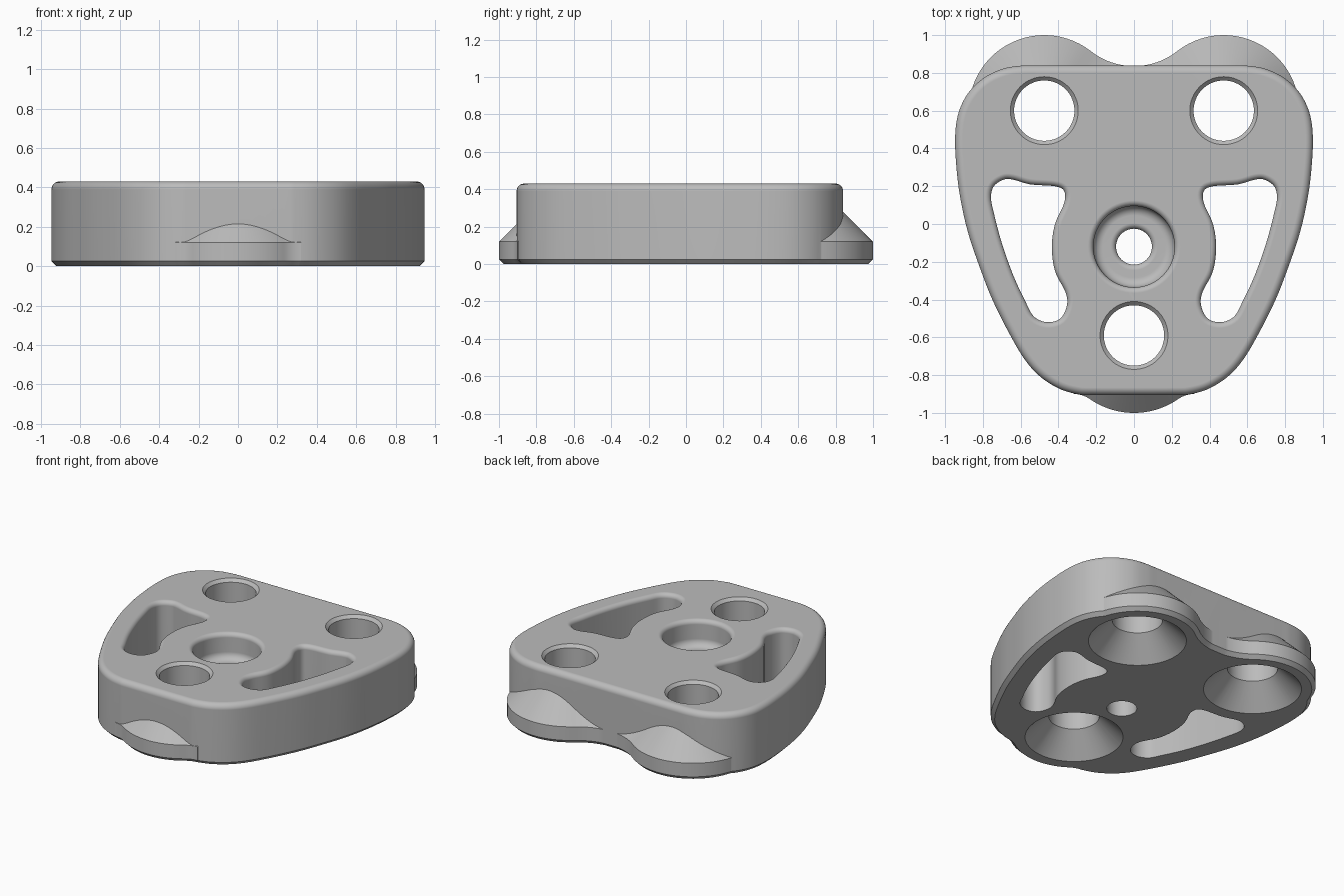
import bpy
import bmesh
from math import sin, cos, pi, radians, atan2, hypot, sqrt
from mathutils import Vector

cube = bpy.data.objects.get("Cube")
if cube:
    bpy.data.objects.remove(cube, do_unlink=True)

grey = bpy.data.materials.new("plain_grey")
grey.use_nodes = True
colour = (0.5, 0.5, 0.5, 1)
grey.diffuse_color = colour
grey.node_tree.nodes["Principled BSDF"].inputs["Base Color"].default_value = colour

HEIGHT = 0.43
CHAMFER = 0.025
LOBES = [(0.475, 0.6), (-0.475, 0.6), (0, -0.59)]


def arc(cx, cy, r, a0, a1, n=24):
    return [(cx + r * cos(a0 + (a1 - a0) * i / n), cy + r * sin(a0 + (a1 - a0) * i / n))
            for i in range(n + 1)]


def smooth_loop(pts, n=6):
    """Closed Catmull-Rom curve through the points."""
    out = []
    p = [Vector(q) for q in pts]
    for i in range(len(p)):
        a, b, c, d = (p[(i + k) % len(p)] for k in (-1, 0, 1, 2))
        for s in range(n):
            t = s / n
            out.append(tuple(0.5 * (2 * b + (c - a) * t + (2 * a - 5 * b + 4 * c - d) * t * t
                                    + (3 * b - a - 3 * c + d) * t ** 3)))
    return out


def inset(pts, d):
    """Move a counter-clockwise loop inwards by d."""
    out = []
    for i, p in enumerate(pts):
        p = Vector(p)
        e1 = (p - Vector(pts[i - 1])).normalized()
        e2 = (Vector(pts[(i + 1) % len(pts)]) - p).normalized()
        n1, n2 = Vector((-e1.y, e1.x)), Vector((-e2.y, e2.x))
        out.append(p + (n1 + n2) * d / max(1 + n1.dot(n2), 0.3))
    return out


def loft(name, pts, levels):
    """Solid from an outline; levels are (z, inset) pairs."""
    area = sum(pts[i - 1][0] * p[1] - p[0] * pts[i - 1][1] for i, p in enumerate(pts))
    if area < 0:
        pts = pts[::-1]
    bm = bmesh.new()
    rings = [[bm.verts.new((x, y, z)) for x, y in inset(pts, d)] for z, d in levels]
    bm.faces.new(rings[0][::-1])
    bm.faces.new(rings[-1])
    n = len(pts)
    for a, b in zip(rings, rings[1:]):
        for i in range(n):
            j = (i + 1) % n
            bm.faces.new((a[i], a[j], b[j], b[i]))
    bmesh.ops.recalc_face_normals(bm, faces=bm.faces)
    mesh = bpy.data.meshes.new(name)
    bm.to_mesh(mesh)
    bm.free()
    obj = bpy.data.objects.new(name, mesh)
    bpy.context.collection.objects.link(obj)
    mesh.materials.append(grey)
    return obj


def turned(name, centre, profile):
    """Round solid from (z, radius) pairs."""
    r0 = profile[0][1]
    circle = arc(*centre, r0, 0, 2 * pi, 64)[:-1]
    return loft(name, circle, [(z, r0 - r) for z, r in profile])


def fillet(centre, r, line_y):
    """Arc joining a lobe circle to a horizontal line: its radius for a centre on x = 0."""
    dx, dy = centre[0], line_y - centre[1]
    return (dx * dx + dy * dy - r * r) / (2 * (r - dy))


steps = [radians(15 * i) for i in range(7)]

# main plate with rounded top edge and chamfered foot
half = [(0.3, 0.84), (0.5, 0.84), (0.6, 0.838), (0.7, 0.82), (0.8, 0.77), (0.88, 0.69),
        (0.93, 0.585), (0.947, 0.46), (0.94, 0.3), (0.92, 0.14), (0.88, -0.04), (0.82, -0.22),
        (0.75, -0.4), (0.66, -0.58), (0.58, -0.715), (0.5, -0.805), (0.4, -0.87),
        (0.3, -0.9), (0.2, -0.905)]
outline = smooth_loop(half + [(-x, y) for x, y in half[::-1]])
R = 0.04
plate = loft("mounting_plate", outline, [(0, CHAMFER), (CHAMFER, 0)] +
             [(HEIGHT - R + R * sin(t), R * (1 - cos(t))) for t in steps])

# sloping flange with two blended rear lobes
FLANGE = [(0, CHAMFER), (CHAMFER, 0), (0.12, 0), (0.29, 0.17)]
c = LOBES[0]
r = 0.4
f = fillet(c, r, 0.836)
fy = 0.836 + f
a = atan2(fy - c[1], -c[0])
side = arc(*c, r, radians(-60), a, 36)
blend = arc(0, fy, f, a - pi, -a, 20)[1:-1]
rear = loft("rear_flange", side + blend + [(-x, y) for x, y in side[::-1]], FLANGE)

# sloping flange with the single front lobe
c = LOBES[2]
r, f, edge = 0.41, 0.15, -0.9
fx = sqrt((r + f) ** 2 - (edge - f - c[1]) ** 2)
a = atan2(edge - f - c[1], fx)
blend = arc(fx, edge - f, f, pi / 2, a + pi, 12)
front = loft("front_flange", blend + arc(*c, r, a, -pi - a, 36)[1:-1]
             + [(-x, y) for x, y in blend[::-1]] + [(-fx, -0.45), (fx, -0.45)], FLANGE)

# lobe holes: countersunk from below, small chamfer on top
cutters = [turned("hole_cutter", p, [(-0.05, 0.36), (0.15, 0.16), (HEIGHT - 0.02, 0.16),
                                     (HEIGHT + 0.02, 0.2)]) for p in LOBES]

# centre bore with rounded recess
F = 0.03
recess = [(-0.05, 0.095), (0.22, 0.095)]
recess += [(0.22 + F * sin(t), 0.095 + F * (1 - cos(t))) for t in steps[1:]]
recess += [(0.3 - 0.05 * cos(t), 0.165 + 0.05 * sin(t)) for t in steps]
recess += [(HEIGHT - F + F * sin(t), 0.215 + F * (1 - cos(t))) for t in steps]
recess += [(HEIGHT + 0.05, 0.215 + F)]
cutters.append(turned("bore_cutter", (0, -0.12), recess))

# side windows with rounded upper rims
window = [(0.69, 0.235), (0.64, 0.235), (0.55, 0.21), (0.42, 0.2), (0.37, 0.175), (0.37, 0.11),
          (0.418, 0), (0.435, -0.12), (0.418, -0.25), (0.363, -0.36), (0.355, -0.43),
          (0.39, -0.5), (0.46, -0.52), (0.53, -0.49), (0.575, -0.41), (0.64, -0.27),
          (0.7, -0.1), (0.74, 0.05), (0.757, 0.14), (0.742, 0.2)]
for s in (1, -1):
    cutters.append(loft("window_cutter", smooth_loop([(s * x, y) for x, y in window], 5),
                        [(-0.05, 0)] + [(HEIGHT - F + F * sin(t), F * (cos(t) - 1)) for t in steps]
                        + [(HEIGHT + 0.05, -F)]))

# join the flanges and cut every opening
bpy.context.view_layer.objects.active = plate
plate.select_set(True)
for tool in [rear, front] + cutters:
    mod = plate.modifiers.new("bool", "BOOLEAN")
    mod.object = tool
    mod.solver = "EXACT"
    mod.operation = "DIFFERENCE" if tool in cutters else "UNION"
    bpy.ops.object.modifier_apply(modifier=mod.name)
    bpy.data.objects.remove(tool, do_unlink=True)

bpy.ops.object.shade_smooth_by_angle(angle=radians(30))
mod = plate.modifiers.new("even_shading", "WEIGHTED_NORMAL")
mod.keep_sharp = True
